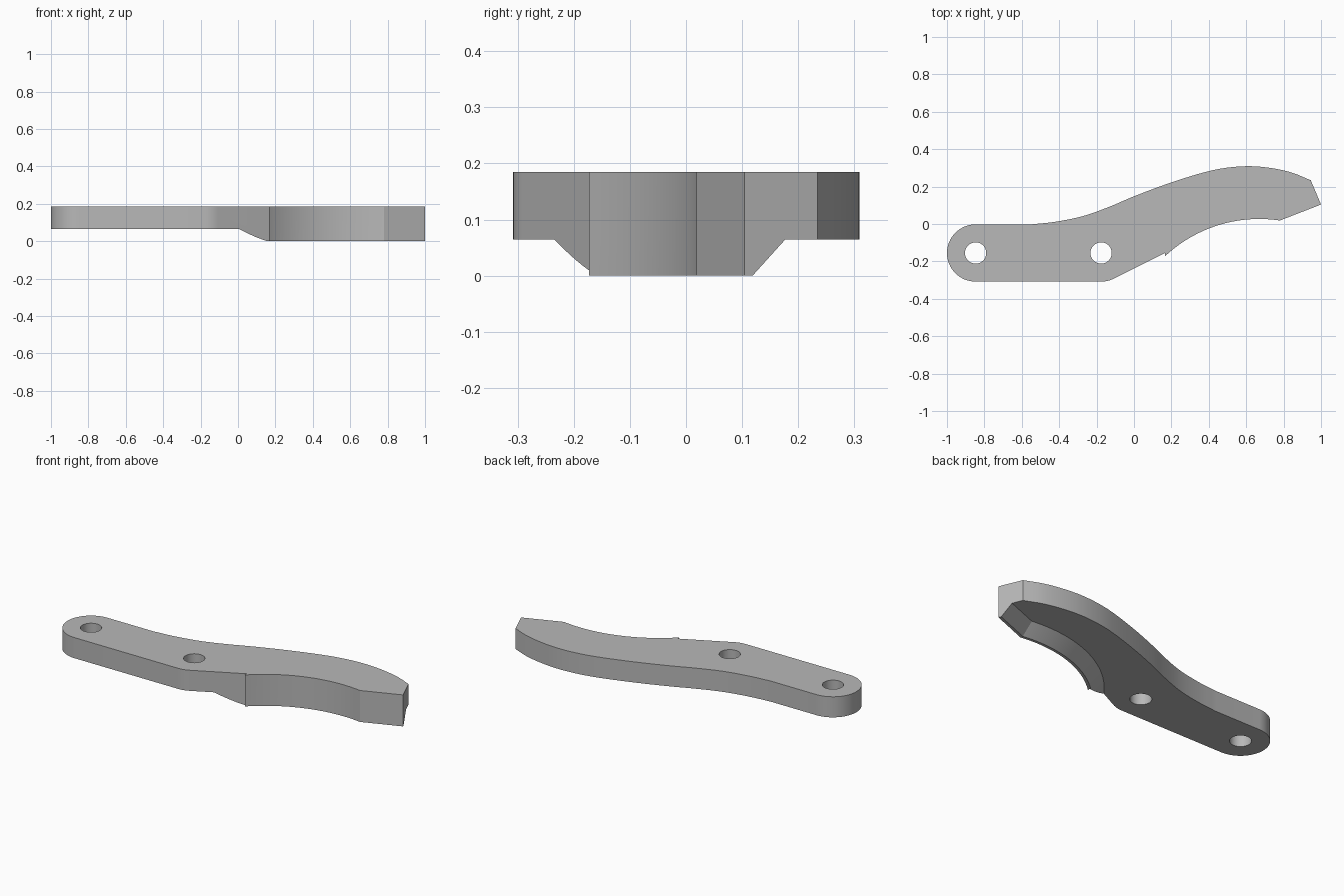
import bpy, bmesh
from math import cos, sin, radians
from mathutils import Vector

if "Cube" in bpy.data.objects:
    bpy.data.objects.remove(bpy.data.objects["Cube"])

TOP, PLATE_BOTTOM = 0.185, 0.064
HOLES = [Vector((-0.847, -0.155)), Vector((-0.176, -0.155))]
END_R, HOLE_R = 0.153, 0.057
BLADE_C, BLADE_R = Vector((0.67, -0.71)), 0.737


def arc(c, r, a0, a1, n):
    """Points on an arc, angles in degrees."""
    angles = [radians(a0 + (a1 - a0) * i / n) for i in range(n + 1)]
    return [c + r * Vector((cos(a), sin(a))) for a in angles]


def spline(pts, n=5):
    """Smooth curve through the points."""
    p = [Vector(q) for q in pts]
    p = [2 * p[0] - p[1]] + p + [2 * p[-1] - p[-2]]
    out = []
    for a, b, c, d in zip(p, p[1:], p[2:], p[3:]):
        for i in range(n):
            t = i / n
            out.append(b + 0.5 * t * (c - a + t * (2 * a - 5 * b + 4 * c - d
                                                  + t * (3 * (b - c) + d - a))))
    return out + [p[-2]]


def loft(name, rings):
    """Closed solid through a row of rings."""
    bm = bmesh.new()
    rows = [[bm.verts.new(v) for v in ring] for ring in rings]
    n = len(rows[0])
    for r0, r1 in zip(rows, rows[1:]):
        for i in range(n):
            j = (i + 1) % n
            bm.faces.new((r0[i], r0[j], r1[j], r1[i]))
    bm.faces.new(rows[0])
    bm.faces.new(rows[-1])
    bmesh.ops.recalc_face_normals(bm, faces=bm.faces)
    mesh = bpy.data.meshes.new(name)
    bm.to_mesh(mesh)
    bm.free()
    ob = bpy.data.objects.new(name, mesh)
    bpy.context.collection.objects.link(ob)
    return ob


def prism(name, outline, z0, z1):
    return loft(name, [[(p.x, p.y, z) for p in outline] for z in (z0, z1)])


def combine(ob, tool, operation):
    """Apply a boolean and discard the tool."""
    mod = ob.modifiers.new("cut", 'BOOLEAN')
    mod.operation, mod.solver, mod.object = operation, 'EXACT', tool
    bpy.context.view_layer.objects.active = ob
    bpy.ops.object.modifier_apply(modifier=mod.name)
    bpy.data.objects.remove(tool)


# Plan outline, counter-clockwise from the rounded tang
crest = spline([(-0.55, -0.002), (-0.42, 0.012), (-0.27, 0.043), (-0.13, 0.093),
                (0, 0.148), (0.17, 0.212), (0.345, 0.268), (0.47, 0.297),
                (0.6, 0.309), (0.72, 0.301), (0.84, 0.276), (0.945, 0.234)])
tip = Vector((1, 0.104))
outline = (arc(HOLES[0], END_R, 90, 270, 32)
           + arc(HOLES[1], END_R, -90, -63.4, 8)
           + [Vector((0.165, -0.155))]
           + arc(BLADE_C, BLADE_R, 133.2, 81.4, 28)
           + [tip] + crest[::-1])
lever = prism("lever_arm", outline, -0.05, TOP)

# Bevelled lip following the concave edge, joined to a slab for the plate height
path = arc(BLADE_C, BLADE_R, 155, 81.4, 40)
normals = [(p - BLADE_C).normalized() for p in path]
run = (tip - path[-1]).normalized()
side = Vector((-run.y, run.x))
miter = (normals[-1] + side).normalized()
normals[-1] = miter / miter.dot(side)
path.append(tip + run * 0.1)
normals.append(side)
section = [(-0.05, 0), (0.016, 0), (0.114, 0.1), (-0.05, 0.1)]
lip = loft("lip", [[(*(p + n * d), z) for d, z in section]
                   for p, n in zip(path, normals)])
corners = [Vector(c) for c in ((-1.5, -1), (1.5, -1), (1.5, 1), (-1.5, 1))]
envelope = prism("envelope", corners, PLATE_BOTTOM, 0.3)
combine(envelope, lip, 'UNION')
combine(lever, envelope, 'INTERSECT')

# Pivot holes
for c in HOLES:
    combine(lever, prism("hole", arc(c, HOLE_R, 0, 348.75, 31), -0.2, 0.4), 'DIFFERENCE')

# Colour and shading
grey = bpy.data.materials.new("steel_grey")
grey.use_nodes = True
colour = (0.48, 0.48, 0.48, 1)
grey.diffuse_color = colour
grey.node_tree.nodes["Principled BSDF"].inputs["Base Color"].default_value = colour
lever.data.materials.clear()
lever.data.materials.append(grey)
bpy.ops.object.select_all(action='DESELECT')
lever.select_set(True)
bpy.context.view_layer.objects.active = lever
bpy.ops.object.shade_smooth_by_angle(angle=radians(20))
